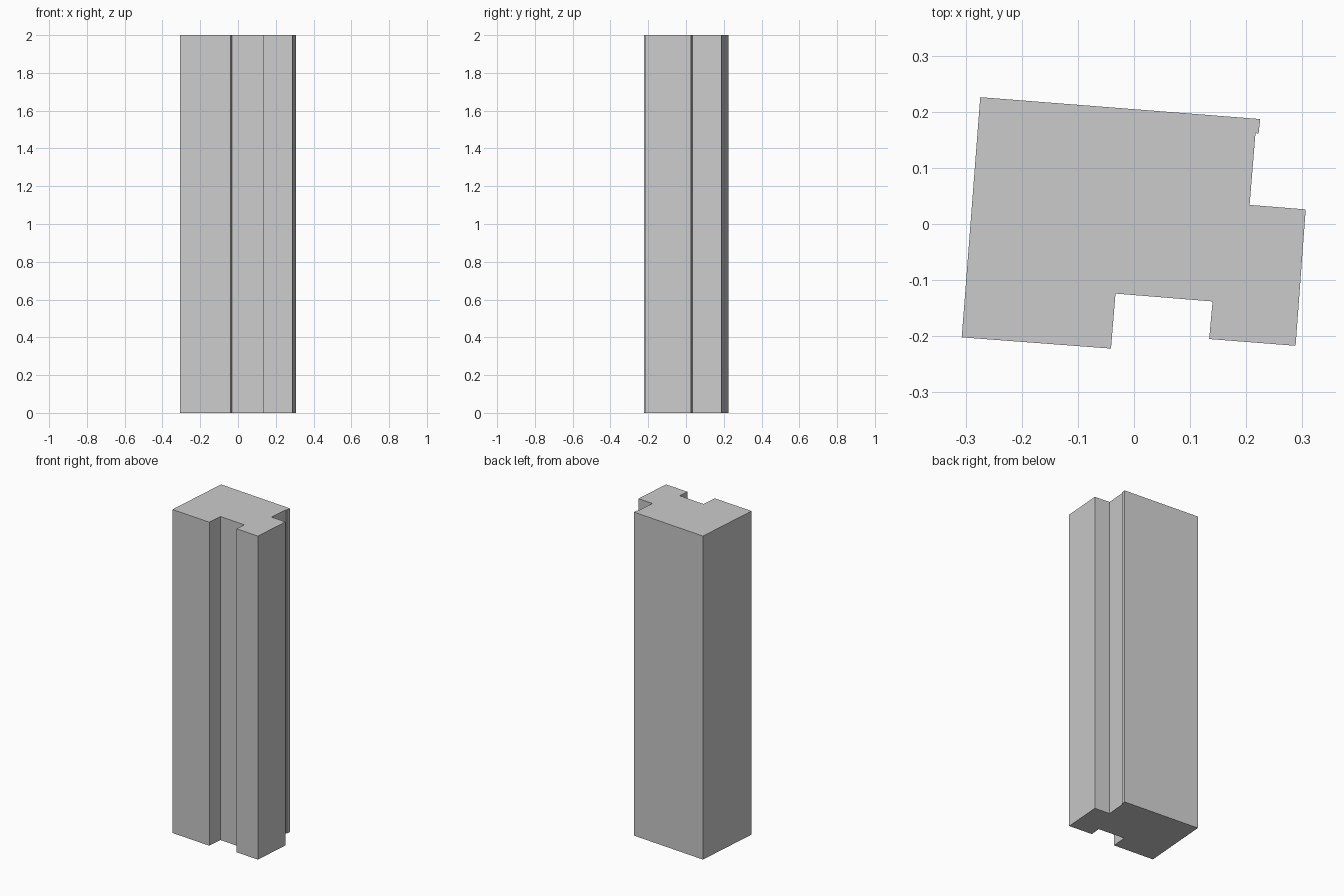
import bpy
import bmesh

if "Cube" in bpy.data.objects:
    bpy.data.objects.remove(bpy.data.objects["Cube"])

HEIGHT = 2.0

# Pillar cross-section, counter-clockwise from the front left corner
profile = [
    (-0.307, -0.202), (-0.041, -0.222),                      # front left face
    (-0.033, -0.124), (0.140, -0.138), (0.134, -0.205),      # front channel
    (0.288, -0.217), (0.306, 0.026),                         # right block
    (0.206, 0.034), (0.2165, 0.162), (0.222, 0.161),         # right recess and lip
    (0.225, 0.187), (-0.274, 0.226),                         # back face
]

# Extrude the cross-section straight up into a closed solid
bm = bmesh.new()
base = bm.faces.new([bm.verts.new((x, y, 0)) for x, y in profile])
solid = bmesh.ops.extrude_face_region(bm, geom=[base], use_keep_orig=True)
top = [v for v in solid["geom"] if isinstance(v, bmesh.types.BMVert)]
bmesh.ops.translate(bm, verts=top, vec=(0, 0, HEIGHT))
bmesh.ops.recalc_face_normals(bm, faces=bm.faces[:])

mesh = bpy.data.meshes.new("pillar")
bm.to_mesh(mesh)
bm.free()
bpy.context.collection.objects.link(bpy.data.objects.new("pillar", mesh))
